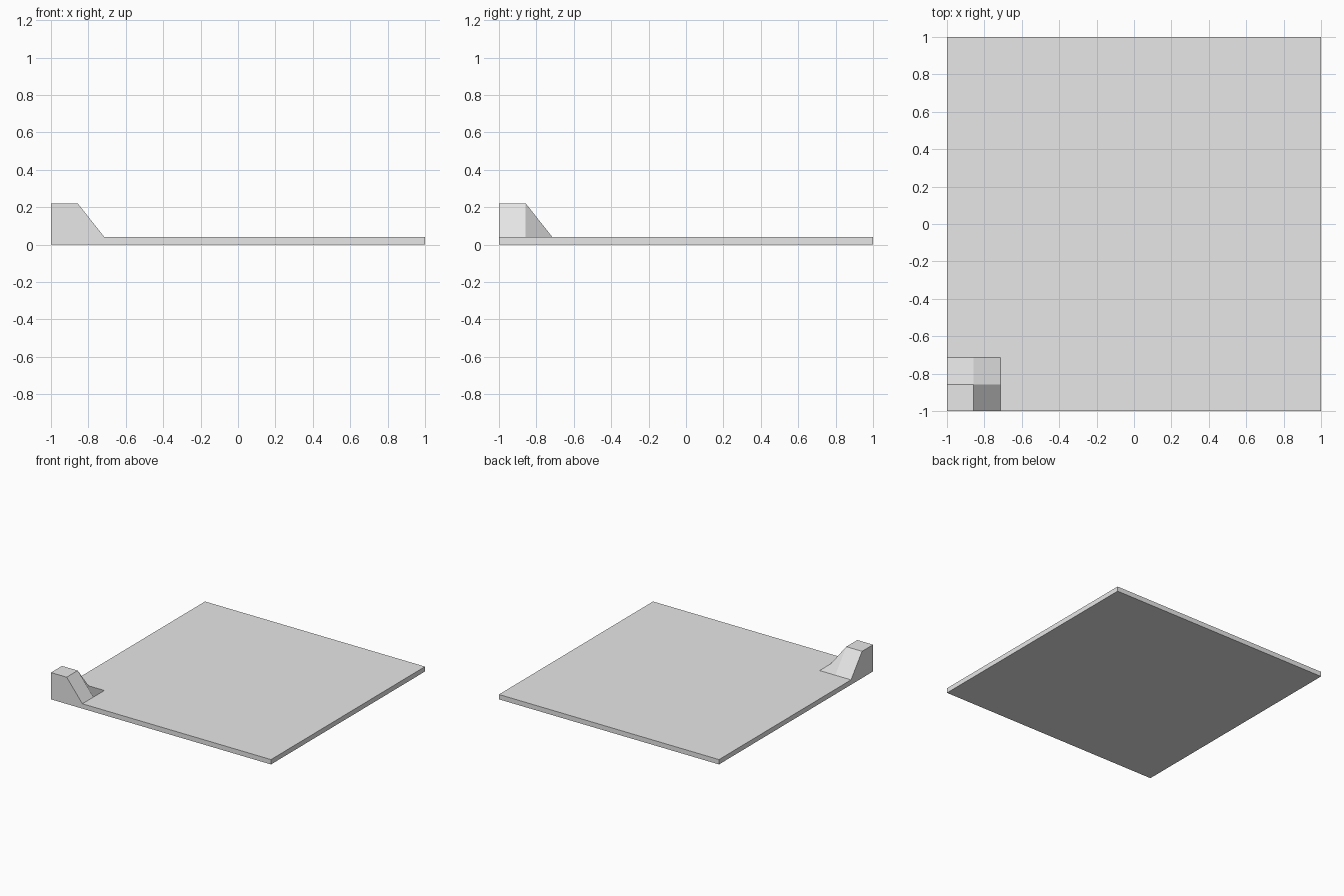
import bpy
import bmesh

cube = bpy.data.objects.get("Cube")
if cube:
    bpy.data.objects.remove(cube, do_unlink=True)

# Dimensions
PLATE = 0.04
BLOCK = 0.22
CELL = 2 / 14
STEPS = [-1, -1 + CELL, -1 + 2 * CELL, 1]
N = len(STEPS)

# Plain grey material
grey = bpy.data.materials.new("plain_grey")
grey.use_nodes = True
colour = (0.8, 0.8, 0.8, 1)
grey.diffuse_color = colour
grey.node_tree.nodes["Principled BSDF"].inputs["Base Color"].default_value = colour

bm = bmesh.new()

# Top surface: the corner cell is raised and its neighbours slope to the plate
top = {}
for i, x in enumerate(STEPS):
    for j, y in enumerate(STEPS):
        z = BLOCK if max(i, j) < 2 else PLATE
        top[i, j] = bm.verts.new((x, y, z))
for i in range(N - 1):
    for j in range(N - 1):
        # Starting here folds the sloped corner inward as a valley
        ring = [(i + 1, j), (i + 1, j + 1), (i, j + 1), (i, j)]
        bm.faces.new([top[k] for k in ring])

# Side walls around the rim, and the flat underside
last = N - 1
rim = [(i, 0) for i in range(last)] + [(last, j) for j in range(last)]
rim += [(last - i, last) for i in range(last)] + [(0, last - j) for j in range(last)]
base = [bm.verts.new((top[k].co.x, top[k].co.y, 0)) for k in rim]
for a in range(len(rim)):
    b = (a + 1) % len(rim)
    bm.faces.new([base[a], base[b], top[rim[b]], top[rim[a]]])
bm.faces.new(base[::-1])

mesh = bpy.data.meshes.new("floor_plate_with_corner_block")
bm.to_mesh(mesh)
bm.free()
mesh.materials.append(grey)
plate = bpy.data.objects.new("floor_plate_with_corner_block", mesh)
bpy.context.collection.objects.link(plate)
